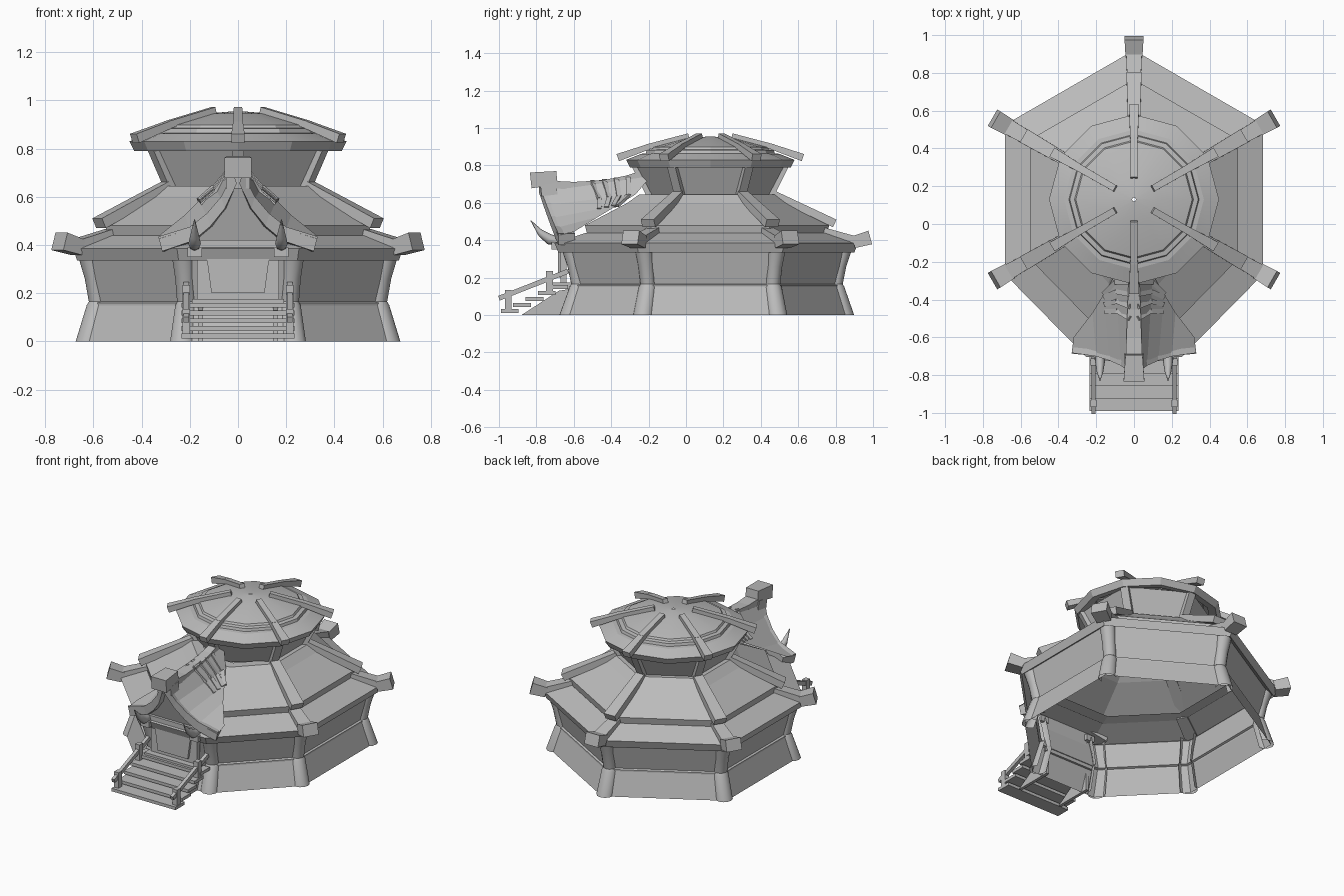
import bpy, bmesh, math
from math import radians, cos, sin
from mathutils import Vector

if "Cube" in bpy.data.objects:
    bpy.data.objects.remove(bpy.data.objects["Cube"])

CY = 0.13  # centre of the hall along y
grey = bpy.data.materials.new("plain grey")
grey.diffuse_color = (0.5, 0.5, 0.5, 1)
grey.use_nodes = True
grey.node_tree.nodes["Principled BSDF"].inputs["Base Color"].default_value = (0.5, 0.5, 0.5, 1)


def finish(name, bm, smooth=0):
    bmesh.ops.recalc_face_normals(bm, faces=bm.faces)
    me = bpy.data.meshes.new(name)
    bm.to_mesh(me)
    bm.free()
    me.materials.append(grey)
    ob = bpy.data.objects.new(name, me)
    bpy.context.collection.objects.link(ob)
    if smooth:
        bpy.ops.object.select_all(action='DESELECT')
        ob.select_set(True)
        bpy.context.view_layer.objects.active = ob
        bpy.ops.object.shade_smooth_by_angle(angle=radians(smooth))


def loft(bm, rings, closed=True, caps=False):
    rows = [[bm.verts.new(p) for p in ring] for ring in rings]
    n = len(rows[0])
    for a, b in zip(rows, rows[1:]):
        for i in range(n if closed else n - 1):
            j = (i + 1) % n
            bm.faces.new((a[i], a[j], b[j], b[i]))
    if caps:
        bm.faces.new(rows[0])
        bm.faces.new(rows[-1])


def beam(bm, a, b, w, h, w2=None, h2=None):
    # tapered bar with a level cross axis
    a, b = Vector(a), Vector(b)
    d = (b - a).normalized()
    side = d.cross(Vector((0, 0, 1))).normalized()
    up = side.cross(d)

    def ring(p, w, h):
        return [p + side * w * s / 2 + up * h * t / 2
                for s, t in ((-1, -1), (1, -1), (1, 1), (-1, 1))]
    loft(bm, [ring(a, w, h), ring(b, w2 or w, h2 or h)], caps=True)


def box(bm, x0, x1, y0, y1, z0, z1):
    ym, zm = (y0 + y1) / 2, (z0 + z1) / 2
    beam(bm, (x0, ym, zm), (x1, ym, zm), y1 - y0, z1 - z0)


def polar(r, deg, z):
    return Vector((r * cos(radians(deg)), CY + r * sin(radians(deg)), z))


CORNERS = (-30, 30, 90, 150, 210)


def plan(r, z):
    # hexagon whose front corner is cut off for the entrance
    front = [Vector((s * 0.32 * r, CY - 1.055 * r, z)) for s in (1, -1)]
    return front[:1] + [polar(r, a, z) for a in CORNERS] + front[1:]


def polygon(r, z, n):
    return [polar(r, 30 + 360 * i / n, z) for i in range(n)]


# Hall walls: sloping plinth, thin ledge, outward leaning wall
bm = bmesh.new()
loft(bm, [plan(r, z) for r, z in
          ((.752, 0), (.702, .15), (.702, .16), (.688, .165), (.74, .36))])
finish("hall_walls", bm)

# Main roof: two overlapping tiers
bm = bmesh.new()
loft(bm, [plan(r, z) for r, z in
          ((.735, .355), (.77, .335), (.79, .385), (.63, .44))])
finish("lower_roof", bm)
bm = bmesh.new()
loft(bm, [plan(r, z) for r, z in
          ((.56, .45), (.625, .435), (.635, .48), (.42, .6), (.36, .645), (.30, .645))])
finish("middle_roof", bm)

# Corner pillars in two stages, rounded on the outside
bm = bmesh.new()
for i in range(7):
    for stages in (((.715, 0, .054), (.67, .15, .047), (.67, .165, .038)),
                   ((.668, .165, .04), (.685, .26, .042), (.715, .375, .05))):
        rings = []
        for r, z, rad in stages:
            c = plan(r, z)[i]
            out = math.atan2(c.y - CY, c.x)
            rings.append([c + Vector((rad * cos(out + t), rad * sin(out + t), 0))
                          for t in (radians(30 * k) for k in range(-4, 5))])
        loft(bm, rings, closed=False)
finish("corner_pillars", bm, 40)

# Hip ribs with upturned end blocks
bm = bmesh.new()
for a in CORNERS:
    beam(bm, polar(.34, a, .645), polar(.665, a, .49), .06, .04, .08, .045)
    beam(bm, polar(.60, a, .45), polar(.79, a, .395), .07, .04, .085, .045)
    beam(bm, polar(.765, a, .39), polar(.855, a, .415), .09, .065, .10, .075)
finish("hip_ribs", bm)

# Upper drum with leaning posts
bm = bmesh.new()
loft(bm, [polygon(.32, .63, 6), polygon(.41, .80, 6)])
finish("upper_drum", bm)
bm = bmesh.new()
for k in range(6):
    a = 30 + 60 * k
    beam(bm, polar(.315, a, .63), polar(.405, a, .81), .05, .04)
finish("drum_posts", bm)

# Crown roof with stepped rings, and its ribs
bm = bmesh.new()
loft(bm, [polygon(r, z, 12) for r, z in
          ((.38, .80), (.43, .79), (.45, .83), (.37, .862), (.345, .865), (.34, .882),
           (.315, .886), (.308, .898), (.13, .945), (.01, .955))])
finish("crown_roof", bm, 15)
bm = bmesh.new()
for k in range(6):
    a = 30 + 60 * k
    beam(bm, polar(.115, a, .957), polar(.34, a, .898), .035, .03, .04, .03)
    beam(bm, polar(.33, a, .90), polar(.495, a, .842), .04, .03, .055, .04)
finish("crown_ribs", bm)

# Porch roof: curved gable running back and up into the main roof
CURVE = ((.02, .70), (.07, .60), (.13, .53), (.20, .475), (.33, .435))
BACK = ((.02, -.18, .75), (.10, -.27, .645), (.16, -.37, .585), (.22, -.47, .525), (.32, -.60, .445))


def gable_y(z):
    return -.69 - .3 * (z - .38)


def roof_point(s, i, u):
    x, z = CURVE[i]
    p = Vector((x, gable_y(z) + .02, z - .01)).lerp(Vector(BACK[i]), u)
    return Vector((s * p.x, p.y, p.z))


bm = bmesh.new()
for s in (-1, 1):
    loft(bm, [[roof_point(s, i, u) for i in range(5)] for u in (0, 1)], closed=False)
finish("porch_roof", bm)
bm = bmesh.new()
for s in (-1, 1):
    for u in (.45, .56, .67, .78):
        pts = [roof_point(s, i, min(u + .14 * i, 1)) for i in range(3)]
        for a, b in zip(pts, pts[1:]):
            beam(bm, a, b, .025, .016)
finish("porch_tile_ribs", bm)

# Barge boards sweeping out to the eave tips
bm = bmesh.new()
for s in (-1, 1):
    rings = []
    for i, (x, z) in enumerate(CURVE):
        y, t, w = gable_y(z) + .006 * i, .045 + .004 * i, .05 + .01 * i
        rings.append([(s * x, y, z), (s * (x - .008 * i), y + w, z),
                      (s * (x - .015 - .008 * i), y + w, z - t), (s * (x - .015), y, z - t)])
    loft(bm, rings, caps=True)
finish("barge_boards", bm)

# Gable panel
bm = bmesh.new()
half = [(x, z - .03) for x, z in CURVE[:4]] + [(.2, .41)]
outline = half + [(-x, z) for x, z in reversed(half)]
bm.faces.new([bm.verts.new((x, gable_y(z) + .03, z)) for x, z in outline])
finish("gable_panel", bm)

# Porch ridge narrowing towards the hall, with its end block
bm = bmesh.new()
RIDGE = ((-.76, .70, .09), (-.60, .692, .08), (-.45, .70, .07), (-.32, .725, .06), (-.19, .765, .05))
for (y0, z0, w0), (y1, z1, w1) in zip(RIDGE, RIDGE[1:]):
    beam(bm, (0, y0, z0), (0, y1, z1), w0, .04, w1)
beam(bm, (0, -.83, .72), (0, -.69, .735), .11, .085, .09, .07)
beam(bm, (0, -.775, .665), (0, -.69, .675), .10, .06)
finish("porch_ridge", bm)

# Curved tusks with their brackets
bm = bmesh.new()
for s in (-1, 1):
    rings = []
    for y, z, r in ((-.68, .395, .022), (-.73, .405, .026), (-.78, .44, .018), (-.83, .505, .002)):
        rings.append([(s * .18 + r * cos(k * math.pi / 4), y + r * .4 * sin(k * math.pi / 4),
                       z + r * sin(k * math.pi / 4)) for k in range(8)])
    loft(bm, rings, caps=True)
finish("tusks", bm, 50)
bm = bmesh.new()
for s in (-1, 1):
    box(bm, s * .18 - .03, s * .18 + .03, -.72, -.62, .35, .39)
finish("tusk_brackets", bm)

# Entrance: lintel, hanging door panel, wall and floor
bm = bmesh.new()
box(bm, -.2, .2, -.69, -.64, .385, .42)
finish("door_lintel", bm)
bm = bmesh.new()
loft(bm, [[(x, y, z) for x, y in ((-w, -.685), (w, -.685), (w, -.665), (-w, -.665))]
          for w, z in ((.11, .20), (.135, .385))], caps=True)
finish("door_panel", bm)
bm = bmesh.new()
box(bm, -.17, .17, -.67, -.64, .16, .39)
finish("door_wall", bm)
bm = bmesh.new()
box(bm, -.19, .19, -.71, -.60, .14, .175)
finish("porch_floor", bm)

# Stairs with stringers
bm = bmesh.new()
for k in range(5):
    y, z = -.99 + .066 * k, .012 + .032 * k
    box(bm, -.235, .235, y, y + .095, z, z + .02)
finish("stair_treads", bm)
bm = bmesh.new()
for s in (-1, 1):
    loft(bm, [[(s * x, y, z) for y, z in ((-.88, 0), (-.62, 0), (-.62, .14), (-.68, .13))]
              for x in (.145, .165)], caps=True)
finish("stair_stringers", bm)

# Handrails
bm = bmesh.new()
for s in (-1, 1):
    x = s * .215
    beam(bm, (x, -1.0, .09), (x, -.63, .235), .022, .026)
    for y, z in ((-.95, .03), (-.73, .13)):
        box(bm, x - .016, x + .016, y - .018, y + .018, z, z + .105)
finish("handrails", bm)
